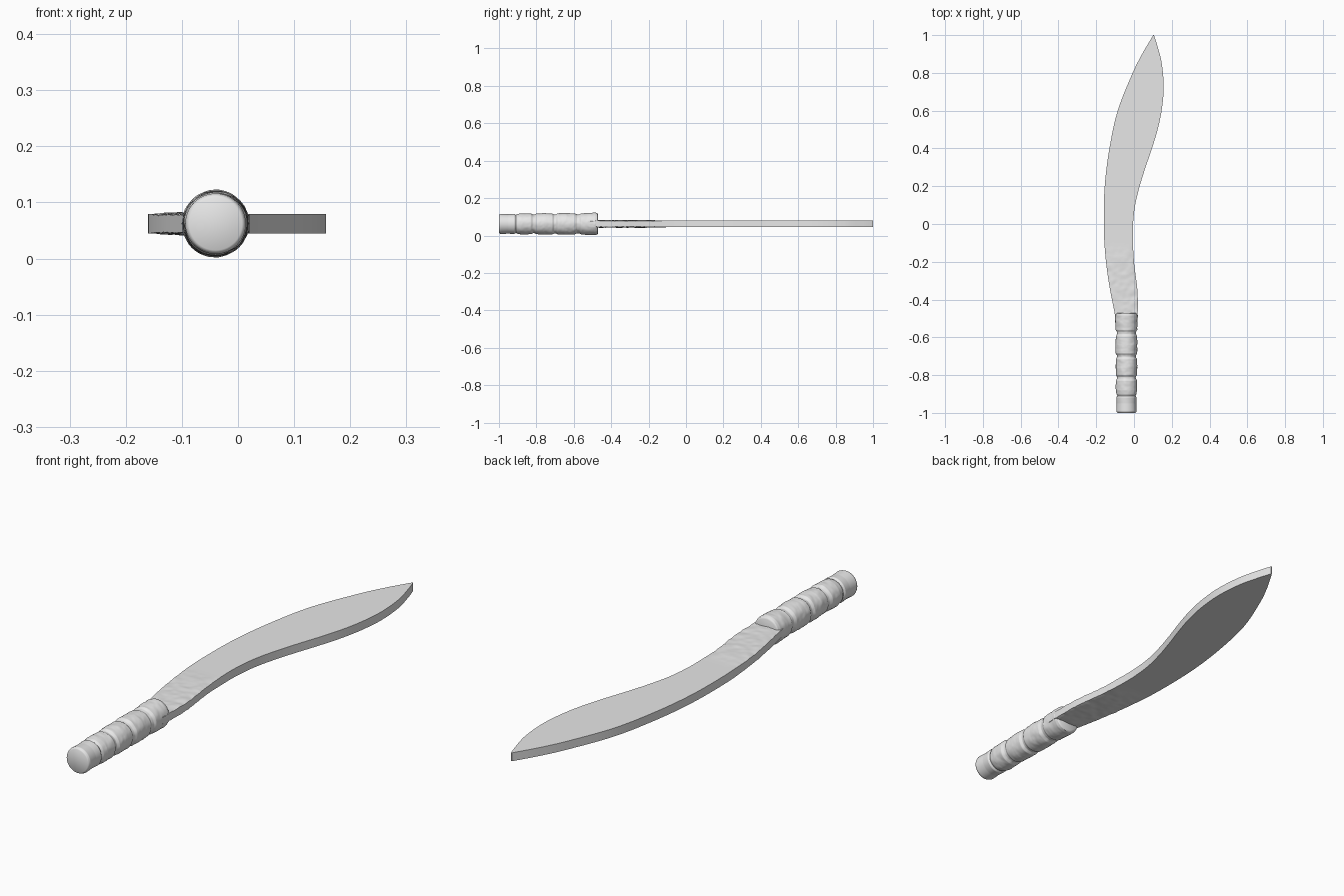
import bpy
import bmesh
import math
from mathutils import Vector, noise

cube = bpy.data.objects.get("Cube")
if cube:
    bpy.data.objects.remove(cube)

# One plain grey for the whole knife
grey = bpy.data.materials.new("plain grey")
grey.use_nodes = True
grey.diffuse_color = (0.8, 0.8, 0.8, 1)
grey.node_tree.nodes["Principled BSDF"].inputs["Base Color"].default_value = (0.8, 0.8, 0.8, 1)

MID_Z = 0.062
GRIP_X = -0.04


def curve(points, y):
    """Smooth value at y through (y, value) points."""
    n = len(points)
    i = next((k for k in range(n - 1) if y <= points[k + 1][0]), n - 2)
    (y0, a), (y1, b) = points[i], points[i + 1]

    def slope(k):
        lo, hi = points[max(k - 1, 0)], points[min(k + 1, n - 1)]
        return (hi[1] - lo[1]) / (hi[0] - lo[0])

    h = y1 - y0
    t = min(max((y - y0) / h, 0), 1)
    return ((2 * t**3 - 3 * t**2 + 1) * a + (t**3 - 2 * t**2 + t) * h * slope(i)
            + (3 * t**2 - 2 * t**3) * b + (t**3 - t**2) * h * slope(i + 1))


def linear(points, y):
    """Straight-line value at y through (y, value) points."""
    for (y0, a), (y1, b) in zip(points, points[1:]):
        if y <= y1:
            return a + (b - a) * max(0, (y - y0) / (y1 - y0))
    return points[-1][1]


def rough(p, freq):
    """Worn, hammered surface value."""
    v = Vector(p)
    return noise.noise(v * freq) + 0.5 * noise.noise(v * freq * 2.3)


def skin(name, rings, sharp):
    """Closed solid through equal-length rings of points."""
    bm = bmesh.new()
    loops = [[bm.verts.new(p) for p in ring] for ring in rings]
    for a, b in zip(loops, loops[1:]):
        for i in range(len(a)):
            j = (i + 1) % len(a)
            bm.faces.new((a[i], a[j], b[j], b[i]))
    bm.faces.new(loops[0])
    bm.faces.new(loops[-1])
    bmesh.ops.recalc_face_normals(bm, faces=bm.faces)
    mesh = bpy.data.meshes.new(name)
    bm.to_mesh(mesh)
    bm.free()
    mesh.materials.append(grey)
    obj = bpy.data.objects.new(name, mesh)
    bpy.context.collection.objects.link(obj)
    bpy.ops.object.select_all(action='DESELECT')
    obj.select_set(True)
    bpy.context.view_layer.objects.active = obj
    bpy.ops.object.shade_smooth_by_angle(angle=math.radians(sharp))
    return obj


# Blade: forward-curving slab, thicker and hammered near the grip
spine = [(-0.52, -0.093), (-0.47, -0.103), (-0.3, -0.135), (-0.15, -0.153), (0, -0.16),
         (0.2, -0.155), (0.4, -0.13), (0.6, -0.086), (0.8, -0.007), (0.9, 0.043), (1.0, 0.102)]
edge = [(-0.52, 0.018), (-0.45, 0.02), (-0.35, 0.018), (-0.2, 0.0), (-0.08, -0.006),
        (0, -0.005), (0.1, 0.006), (0.2, 0.03), (0.3, 0.061), (0.4, 0.095), (0.5, 0.125),
        (0.6, 0.146), (0.72, 0.157), (0.85, 0.147), (0.95, 0.122), (1.0, 0.106)]
ROWS, COLS = 190, 16
rings = []
for r in range(ROWS + 1):
    y = -0.52 + 1.52 * r / ROWS
    left, right = curve(spine, y), curve(edge, y)
    worn = min(max((-0.1 - y) / 0.08, 0), 1)
    ring = []
    for side in (1, -1):
        for c in range(COLS + 1):
            t = c / COLS if side > 0 else 1 - c / COLS
            x = left + (right - left) * t
            half = 0.0175 + worn * (0.002 + 0.0025 * rough((x, y, side), 30))
            half -= worn * 0.004 * abs(2 * t - 1) ** 6
            ring.append((x, y, MID_Z + side * half))
    rings.append(ring)
skin("blade", rings, 40)

# Grip: turned handle with ring grooves, smooth pommel and flared collar
profile = [(-1.0, 0.047), (-0.997, 0.051), (-0.99, 0.054), (-0.95, 0.052), (-0.918, 0.054),
           (-0.91, 0.048), (-0.9, 0.053), (-0.88, 0.056), (-0.83, 0.056), (-0.818, 0.05),
           (-0.81, 0.049), (-0.8, 0.055), (-0.76, 0.057), (-0.715, 0.056), (-0.705, 0.05),
           (-0.695, 0.051), (-0.685, 0.057), (-0.64, 0.058), (-0.595, 0.056), (-0.582, 0.05),
           (-0.57, 0.051), (-0.56, 0.057), (-0.52, 0.059), (-0.485, 0.06), (-0.474, 0.057),
           (-0.47, 0.05)]
SIDES, STEPS = 56, 130
stations = sorted({p[0] for p in profile} | {-1 + 0.53 * k / STEPS for k in range(STEPS + 1)})
rings = []
for y in stations:
    worn = min(max((y + 0.93) / 0.05, 0), 1)
    ring = []
    for s in range(SIDES):
        a = 2 * math.pi * s / SIDES
        ca, sa = math.cos(a), math.sin(a)
        rad = linear(profile, y)
        rad += worn * 0.0018 * rough((ca * 0.057, y, sa * 0.057), 32)
        ring.append((GRIP_X + rad * ca, y, MID_Z + rad * sa))
    rings.append(ring)
skin("grip", rings, 50)
